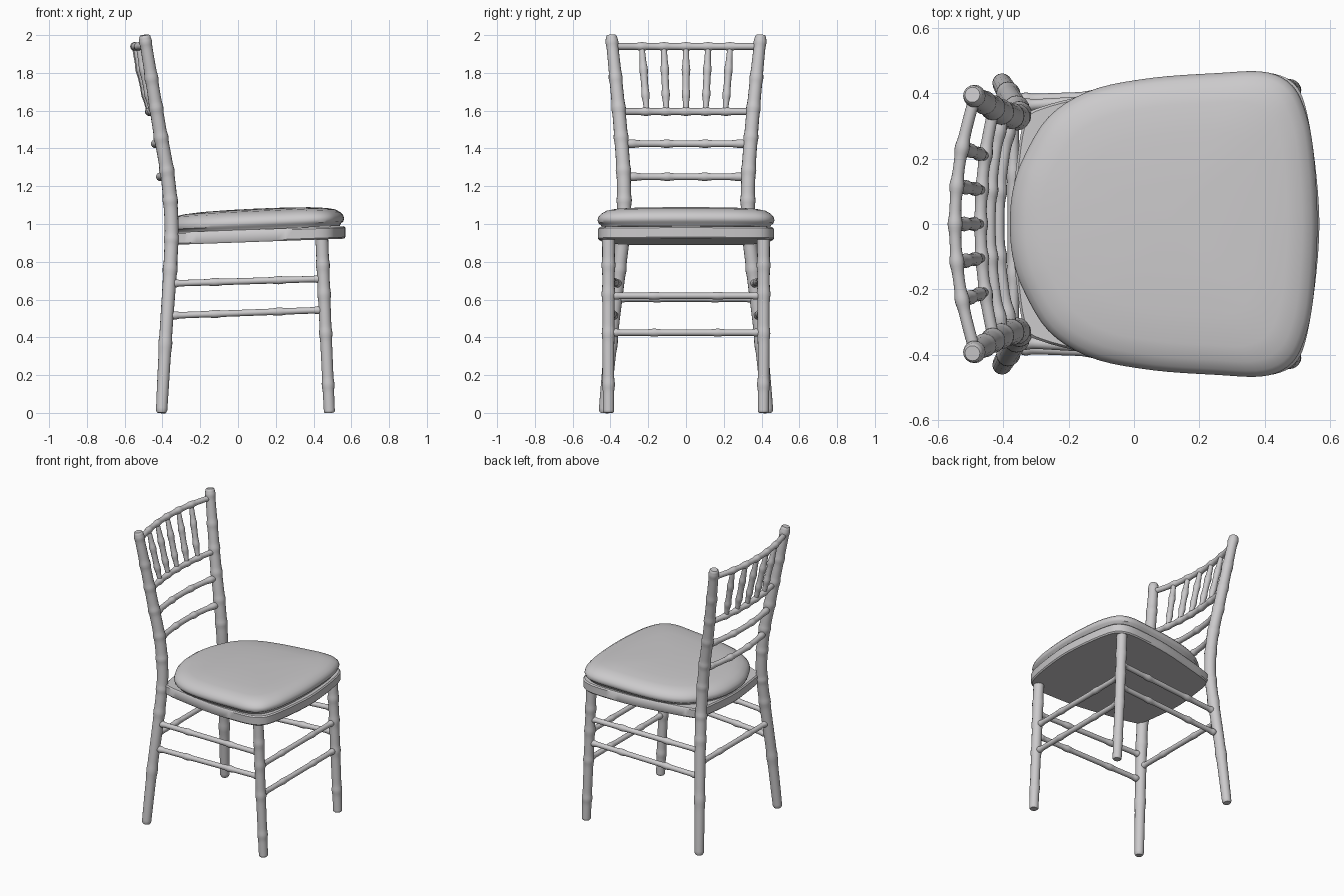
import bpy, bmesh, math
from mathutils import Vector

cube = bpy.data.objects.get("Cube")
if cube:
    bpy.data.objects.remove(cube, do_unlink=True)

grey = bpy.data.materials.new("warm light grey")
grey.use_nodes = True
COLOUR = (0.6, 0.59, 0.6, 1)
grey.diffuse_color = COLOUR
grey.node_tree.nodes["Principled BSDF"].inputs["Base Color"].default_value = COLOUR


def loft(name, rings):
    """Skin closed rings of points, cap both ends, shade smooth."""
    bm = bmesh.new()
    loops = [[bm.verts.new(p) for p in ring] for ring in rings]
    for a, b in zip(loops, loops[1:]):
        n = len(a)
        for i in range(n):
            j = (i + 1) % n
            bm.faces.new((a[i], a[j], b[j], b[i]))
    bm.faces.new(loops[0][::-1])
    bm.faces.new(loops[-1])
    bmesh.ops.recalc_face_normals(bm, faces=bm.faces)
    mesh = bpy.data.meshes.new(name)
    bm.to_mesh(mesh)
    bm.free()
    mesh.materials.append(grey)
    obj = bpy.data.objects.new(name, mesh)
    bpy.context.collection.objects.link(obj)
    bpy.ops.object.select_all(action='DESELECT')
    obj.select_set(True)
    bpy.context.view_layer.objects.active = obj
    bpy.ops.object.shade_smooth_by_angle(angle=math.radians(40))
    return obj


def spline(pts, t, closed=False):
    """Catmull-Rom point at t in 0..1."""
    pts = [Vector(p) for p in pts]
    n = len(pts)
    spans = n if closed else n - 1
    u = t * spans
    i = min(int(u), spans - 1)
    f = u - i
    pick = (lambda k: pts[k % n]) if closed else (lambda k: pts[max(0, min(n - 1, k))])
    a, b, c, d = (pick(i + k) for k in (-1, 0, 1, 2))
    return 0.5 * (2 * b + (c - a) * f + (2 * a - 5 * b + 4 * c - d) * f * f
                  + (3 * b - a - 3 * c + d) * f ** 3)


def bamboo(name, pts, radius, nodes=(), bump=0.007, steps=72, sides=16, rounded=False):
    """Turned rod along a path, with swollen joints at the given fractions."""
    path = [spline(pts, k / steps) for k in range(steps + 1)]
    length = sum((b - a).length for a, b in zip(path, path[1:]))
    rings = []
    for k, p in enumerate(path):
        t = k / steps
        d = (path[min(k + 1, steps)] - path[max(k - 1, 0)]).normalized()
        side = d.cross(Vector((1, 0, 0))).normalized()
        up = side.cross(d)
        r = radius(t) if callable(radius) else radius
        r += sum(bump * math.exp(-((t - c) * length / 0.022) ** 2) for c in nodes)
        if rounded and k in (0, steps):
            r *= 0.8
        rings.append([p + r * (math.cos(a) * side + math.sin(a) * up)
                      for a in (math.tau * i / sides for i in range(sides))])
    return loft(name, rings)


def mirrored(pts, s):
    return [(x, s * y, z) for x, y, z in pts]


# Back posts and front legs, one per side
POST = [(-0.405, 0.433, 0), (-0.383, 0.395, 0.4), (-0.36, 0.355, 0.75), (-0.352, 0.33, 1.0),
        (-0.372, 0.33, 1.25), (-0.415, 0.347, 1.5), (-0.455, 0.37, 1.75), (-0.495, 0.396, 2.0)]
LEG = [(0.484, 0.41, 0), (0.463, 0.411, 0.46), (0.443, 0.41, 0.94)]
for side, s in (("left", 1), ("right", -1)):
    bamboo(side + "_back_post", mirrored(POST, s),
           lambda t: 0.029 + 0.008 * math.sin(math.pi * t) ** 0.7,
           (0.13, 0.29, 0.38, 0.5, 0.59, 0.69, 0.78, 0.87, 0.97), 0.004, steps=130, rounded=True)
    bamboo(side + "_front_leg", mirrored(LEG, s), lambda t: 0.029 + 0.005 * t,
           (0.2, 0.46, 0.66, 0.8), 0.004, rounded=True)
    # Side stretchers
    for level, back, front, zb, zf in (("upper", 0.362, 0.41, 0.685, 0.71),
                                       ("lower", 0.38, 0.41, 0.515, 0.545)):
        bamboo(f"{side}_{level}_stretcher",
               mirrored([(-0.36, back, zb), (0.455, front, zf)], s), 0.017,
               (0.06, 0.33, 0.67, 0.94), 0.005)

# Front and back stretchers
for name, x, w, z in (("front_upper_stretcher", 0.456, 0.405, 0.62),
                      ("front_lower_stretcher", 0.465, 0.405, 0.425),
                      ("back_stretcher", -0.37, 0.37, 0.605)):
    bamboo(name, [(x, -w, z), (x, w, z)], 0.017, (0.07, 0.33, 0.67, 0.93), 0.004)


# Bowed back rails
def bow(x, w, z, depth):
    return [(x - depth * (1 - (k / 3) ** 2), w * k / 3, z) for k in range(-3, 4)]


RAILS = {"top": (-0.488, 0.388, 1.94, 0.06), "spindle": (-0.43, 0.353, 1.595, 0.04),
         "middle": (-0.402, 0.34, 1.425, 0.04), "lower": (-0.375, 0.33, 1.25, 0.04)}
for name, (x, w, z, depth) in RAILS.items():
    joints = (0.2, 0.35, 0.5, 0.65, 0.8) if name in ("top", "spindle") else (0.09, 0.35, 0.65, 0.91)
    bamboo(name + "_back_rail", bow(x, w, z, depth), 0.018, joints, 0.005)

# Spindles between the two upper rails
for k in range(-2, 3):
    ends = []
    for rail, y in (("spindle", 0.104 * k), ("top", 0.117 * k)):
        x, w, z, depth = RAILS[rail]
        ends.append((x - depth * (1 - (y / w) ** 2), y, z))
    bamboo(f"back_spindle_{k + 3}", ends,
           lambda t: 0.013 + 0.006 * math.sin(math.pi * t), (0.3, 0.62), 0.004, sides=12)


# Seat outlines: half profiles mirrored into closed smooth loops
def outline(half, count=96):
    loop = half + [(x, -y) for x, y in half[-2:0:-1]]
    return [spline([(x, y, 0) for x, y in loop], k / count, True) for k in range(count)]


def seat_rings(shape, profile, base, slope, centre):
    rings = []
    for scale, h in profile:
        rings.append([(centre + (p.x - centre) * scale, p.y * scale,
                       base + h + slope * (centre + (p.x - centre) * scale)) for p in shape])
    return rings


FRAME = [(0.568, 0), (0.553, 0.2), (0.525, 0.36), (0.49, 0.43), (0.42, 0.462), (0.3, 0.463),
         (0.1, 0.445), (-0.12, 0.4), (-0.28, 0.36), (-0.335, 0.32), (-0.36, 0.18), (-0.375, 0)]
loft("seat_frame", seat_rings(outline(FRAME),
     [(0.985, 0), (1, 0.008), (1, 0.058), (0.985, 0.066)], 0.902, 0.036, 0.1))

CUSHION = [(0.562, 0), (0.552, 0.2), (0.53, 0.33), (0.485, 0.425), (0.4, 0.466), (0.25, 0.462),
           (0.05, 0.447), (-0.13, 0.41), (-0.26, 0.33), (-0.34, 0.2), (-0.372, 0.1), (-0.38, 0)]
loft("seat_cushion", seat_rings(outline(CUSHION),
     [(0.95, -0.008), (0.965, 0.006), (0.99, 0.014), (1, 0.03), (0.99, 0.047), (0.96, 0.063),
      (0.9, 0.08), (0.8, 0.09), (0.6, 0.098), (0.3, 0.102), (0.05, 0.103)], 0.974, 0.045, 0.1))
